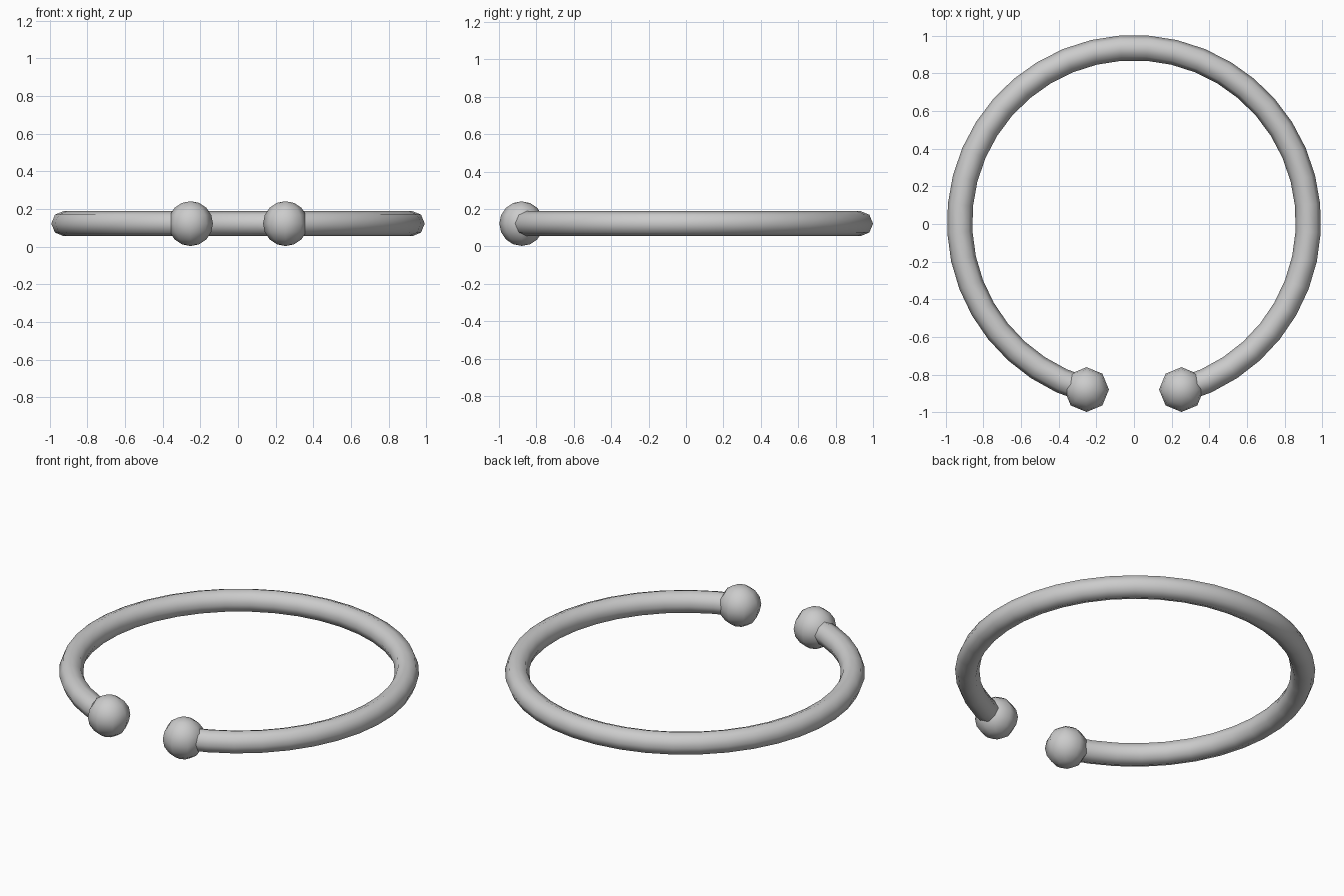
import bpy
import bmesh
from math import radians, sin, cos, pi

if "Cube" in bpy.data.objects:
    bpy.data.objects.remove(bpy.data.objects["Cube"])

Z = 0.122          # height of the centre plane
CY = 0.01          # centre of the ring in y
R, TUBE = 0.926, 0.067
GAP = radians(15.7)   # half opening angle at the front
STEPS, SIDES = 37, 8


def finish(bm, name):
    bmesh.ops.recalc_face_normals(bm, faces=bm.faces[:])
    for f in bm.faces:
        f.smooth = len(f.verts) <= 4
    mesh = bpy.data.meshes.new(name)
    bm.to_mesh(mesh)
    bm.free()
    ob = bpy.data.objects.new(name, mesh)
    bpy.context.collection.objects.link(ob)
    return ob


# open ring: octagonal tube swept around the arc
bm = bmesh.new()
loops = []
for i in range(STEPS + 1):
    a = -pi / 2 + GAP + (2 * pi - 2 * GAP) * i / STEPS
    loop = []
    for j in range(SIDES):
        t = 2 * pi * j / SIDES
        r = R + TUBE * cos(t)
        loop.append(bm.verts.new((r * cos(a), CY + r * sin(a), Z + TUBE * sin(t))))
    loops.append(loop)
for p, q in zip(loops, loops[1:]):
    for j in range(SIDES):
        k = (j + 1) % SIDES
        bm.faces.new((p[j], p[k], q[k], q[j]))
bm.faces.new(loops[0])
bm.faces.new(loops[-1])
finish(bm, "open_ring")

# end balls
for side, name in ((-1, "ball_left"), (1, "ball_right")):
    bm = bmesh.new()
    bmesh.ops.create_uvsphere(bm, u_segments=8, v_segments=8, radius=0.119)
    ball = finish(bm, name)
    ball.location = (side * 0.252, -0.879, Z)
